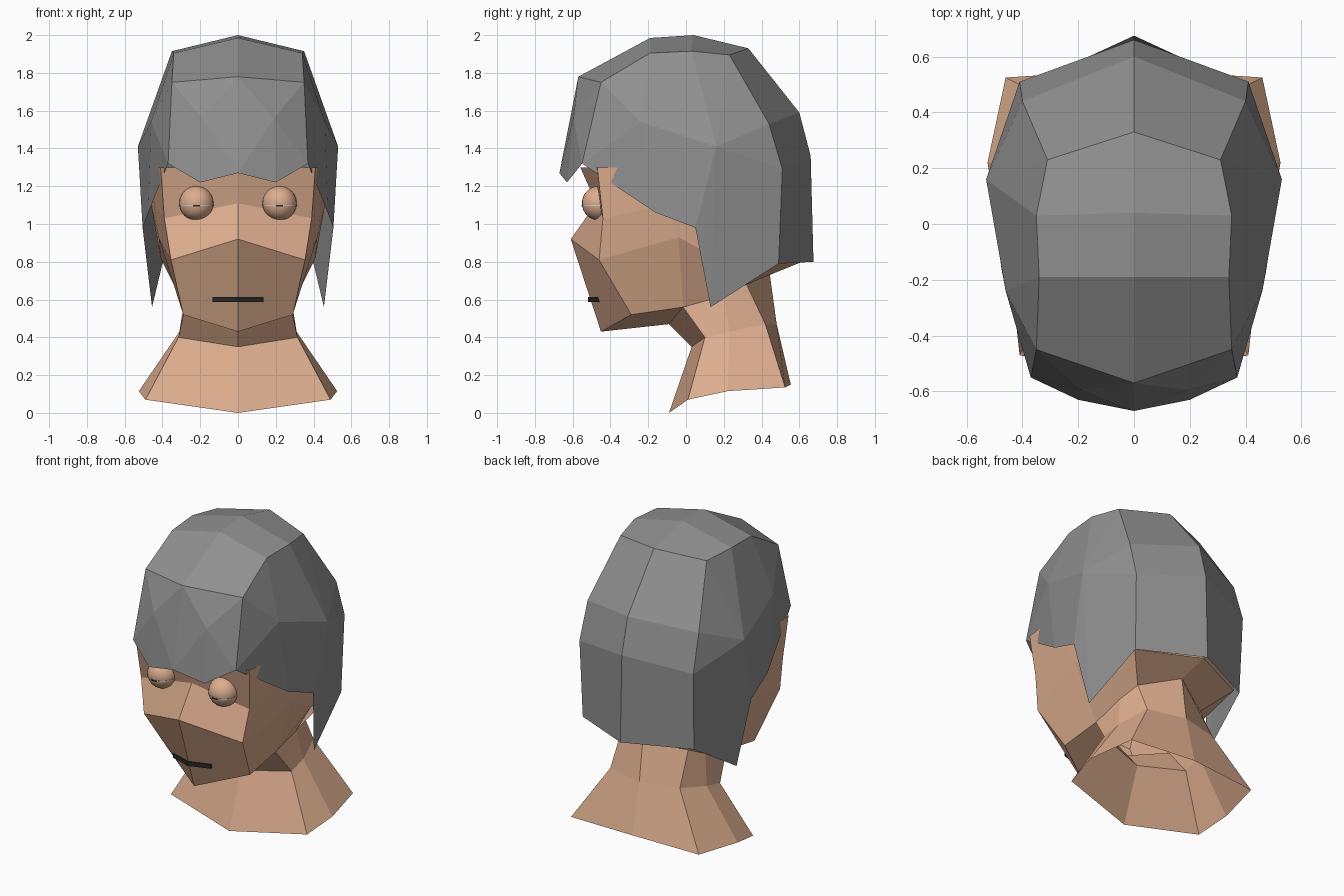
import bpy, bmesh, math
from mathutils import Vector

if "Cube" in bpy.data.objects:
    bpy.data.objects.remove(bpy.data.objects["Cube"])


def material(name, rgb):
    m = bpy.data.materials.new(name)
    m.diffuse_color = (*rgb, 1)
    m.use_nodes = True
    m.node_tree.nodes["Principled BSDF"].inputs["Base Color"].default_value = m.diffuse_color
    return m


SKIN = material("skin", (0.72, 0.42, 0.27))
GREY = material("hair_grey", (0.28, 0.28, 0.28))
DARK = material("dark", (0.02, 0.02, 0.02))
PALE = material("eye_pale", (0.55, 0.6, 0.65))


def symmetric(name, verts, faces, mat):
    """Build the +x half and mirror it across x = 0."""
    bm = bmesh.new()
    vs = [[bm.verts.new((s * x, y, z)) for x, y, z in verts] for s in (1, -1)]
    for half in vs:
        for f in faces:
            bm.faces.new([half[i] for i in f])
    bmesh.ops.remove_doubles(bm, verts=bm.verts[:], dist=0.0005)
    bmesh.ops.recalc_face_normals(bm, faces=bm.faces[:])
    me = bpy.data.meshes.new(name)
    bm.to_mesh(me)
    bm.free()
    me.materials.append(mat)
    ob = bpy.data.objects.new(name, me)
    bpy.context.collection.objects.link(ob)
    return ob


# Head and neck: half rings from front centre round to back centre, bottom up
rings = [
    # open neck base, throat, underside of jaw
    [(0, -.09, 0), (.49, .01, .07), (.49, .01, .07), (.525, .22, .115), (.46, .525, .135), (0, .555, .15)],
    [(0, .03, .35), (.315, .10, .40), (.315, .10, .40), (.31, .23, .43), (.25, .42, .47), (0, .48, .47)],
    [(0, -.09, .47), (.28, -.015, .56), (.28, -.015, .56), (.28, .20, .62), (.24, .32, .68), (0, .44, .76)],
    # chin, nose and cheeks, eye line, brow
    [(0, -.45, .43), (.29, -.29, .52), (.28, -.015, .56), (.28, .20, .62), (.24, .32, .68), (0, .44, .76)],
    [(0, -.61, .92), (.355, -.46, .81), (.42, -.04, .93), (.41, .16, .82), (.38, .46, .81), (0, .64, .81)],
    [(0, -.475, 1.11), (.39, -.44, 1.03), (.44, -.10, 1.10), (.46, .15, 1.10), (.38, .47, 1.10), (0, .63, 1.10)],
    [(0, -.56, 1.30), (.41, -.47, 1.30), (.44, -.20, 1.30), (.49, .15, 1.30), (.385, .48, 1.29), (0, .63, 1.34)],
]
pts, lookup, faces = [], {}, []
for ring in rings:
    for p in ring:
        if p not in lookup:
            lookup[p] = len(pts)
            pts.append(p)
for lo, hi in zip(rings, rings[1:]):
    for i in range(5):
        quad = [lookup[p] for p in (lo[i], lo[i + 1], hi[i + 1], hi[i])]
        quad = list(dict.fromkeys(quad))
        if len(quad) > 2:
            faces.append(quad)
symmetric("head_and_neck", pts, faces, SKIN)

# Hair: centre line, shoulder line, then the side and fringe points
hair_pts = [
    (0, -.67, 1.27), (0, -.57, 1.78), (0, -.19, 1.985), (0, .04, 2.0),
    (0, .33, 1.93), (0, .60, 1.59), (0, .66, 1.36), (0, .675, .80),
    (.37, -.55, 1.32), (.35, -.45, 1.75), (.34, -.19, 1.905), (.35, .03, 1.915),
    (.31, .23, 1.895), (.40, .44, 1.53), (.41, .51, 1.29), (.40, .49, .79),
    (.46, -.24, 1.54), (.53, .16, 1.41),                       # 16-17 temple, ear
    (.475, -.16, 1.06), (.505, .05, .98), (.455, .13, .56),    # 18-20 hem and lock tip
    (.20, -.63, 1.22), (.19, -.595, 1.56),                     # 21-22 fringe
]
hair_faces = [(i, i + 1, i + 9, i + 8) for i in range(1, 7)]
hair_faces += [(0, 1, 22), (1, 9, 22), (9, 8, 22), (8, 21, 22), (21, 0, 22)]
hair_faces += [(8, 9, 16), (9, 10, 16), (8, 16, 18), (10, 11, 17, 16), (11, 12, 17),
               (12, 13, 17), (13, 14, 17), (14, 15, 20, 17), (17, 20, 19), (16, 17, 19, 18)]
symmetric("hair", hair_pts, hair_faces, GREY)

# Mouth: a thin bar bent around the centre line
bar = [(x, y + d, z) for x, y in ((0, -.52), (.135, -.475))
       for d, z in ((0, .588), (0, .614), (.03, .614), (.03, .588))]
symmetric("mouth", bar, [(i, (i + 1) % 4, 4 + (i + 1) % 4, 4 + i) for i in range(4)] + [(4, 5, 6, 7)], DARK)

# Eyes: closed lids with a thin slit
for side, s in (("left", 1), ("right", -1)):
    c = Vector((s * .22, -.46, 1.11))
    bpy.ops.mesh.primitive_uv_sphere_add(segments=24, ring_count=16, radius=.091, location=c)
    lid = bpy.context.object
    lid.name = side + "_eyelids"
    lid.data.materials.append(SKIN)
    bpy.ops.object.shade_smooth_by_angle(angle=math.radians(40))
    bpy.ops.mesh.primitive_cylinder_add(vertices=24, radius=.0925, depth=.006, location=c - Vector((0, 0, .012)))
    slit = bpy.context.object
    slit.name = side + "_eye_slit"
    slit.data.materials.append(PALE)
    bpy.ops.mesh.primitive_cube_add(size=1, location=c + Vector((0, -.091, -.014)))
    pupil = bpy.context.object
    pupil.name = side + "_pupil"
    pupil.scale = (.036, .006, .007)
    pupil.data.materials.append(DARK)
